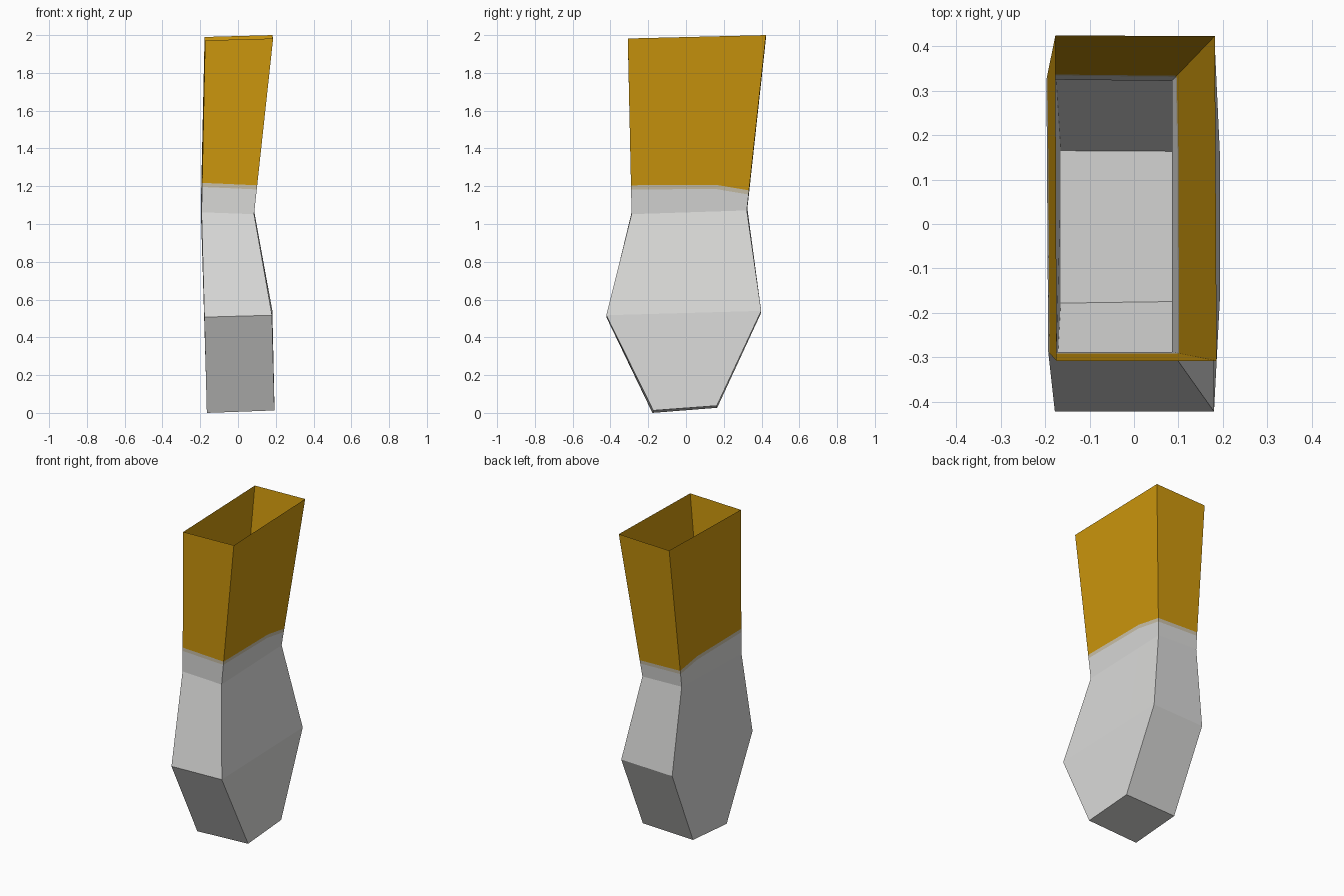
import bpy, bmesh
from mathutils import Vector

if "Cube" in bpy.data.objects:
    bpy.data.objects.remove(bpy.data.objects["Cube"])


def material(name, rgb):
    m = bpy.data.materials.new(name)
    m.diffuse_color = (*rgb, 1)
    m.use_nodes = True
    m.node_tree.nodes["Principled BSDF"].inputs["Base Color"].default_value = m.diffuse_color
    return m


mats = [material("pale_grey", (0.70, 0.70, 0.69)),
        material("sand_trim", (0.60, 0.54, 0.40)),
        material("amber", (0.61, 0.31, 0.004))]

# Corner rings: front left, front right, back right, back left
FOOT = [(-.165, -.178, 0), (.193, -.173, .013), (.193, .163, .038), (-.165, .165, .027)]
BULGE = [(-.178, -.422, .507), (.180, -.422, .517), (.182, .398, .540), (-.180, .398, .530)]
NECK = [(-.193, -.288, 1.062), (.085, -.288, 1.052), (.085, .322, 1.072), (-.197, .325, 1.082)]
RIM = [(-.174, -.308, 1.972), (.186, -.308, 1.982), (.182, .423, 2.0), (-.177, .424, 1.99)]


def six(ring):
    # add a point on each long side, where the paint line bends
    a, b, c, d = map(Vector, ring)
    return [a, b, b.lerp(c, .72), c, d, d.lerp(a, .28)]


def cut(heights):
    # points on the neck-to-rim walls at the given heights
    return [p.lerp(q, (h - p.z) / (q.z - p.z))
            for p, q, h in zip(six(NECK), six(RIM), heights)]


LINE = (1.218, 1.205, 1.207, 1.178, 1.188, 1.215)
rings = [six(FOOT), six(BULGE), six(NECK), cut([h - .022 for h in LINE]), cut(LINE), six(RIM)]
colours = [0, 0, 0, 1, 2]

# Open-topped sleeve with a closed lower end
bm = bmesh.new()
loops = [[bm.verts.new(p) for p in r] for r in rings]
bm.faces.new(loops[0][::-1])
for lo, hi, colour in zip(loops, loops[1:], colours):
    for i in range(6):
        j = (i + 1) % 6
        bm.faces.new((lo[i], lo[j], hi[j], hi[i])).material_index = colour
mesh = bpy.data.meshes.new("sleeve")
bm.to_mesh(mesh)
bm.free()
for m in mats:
    mesh.materials.append(m)
bpy.context.collection.objects.link(bpy.data.objects.new("sleeve", mesh))
